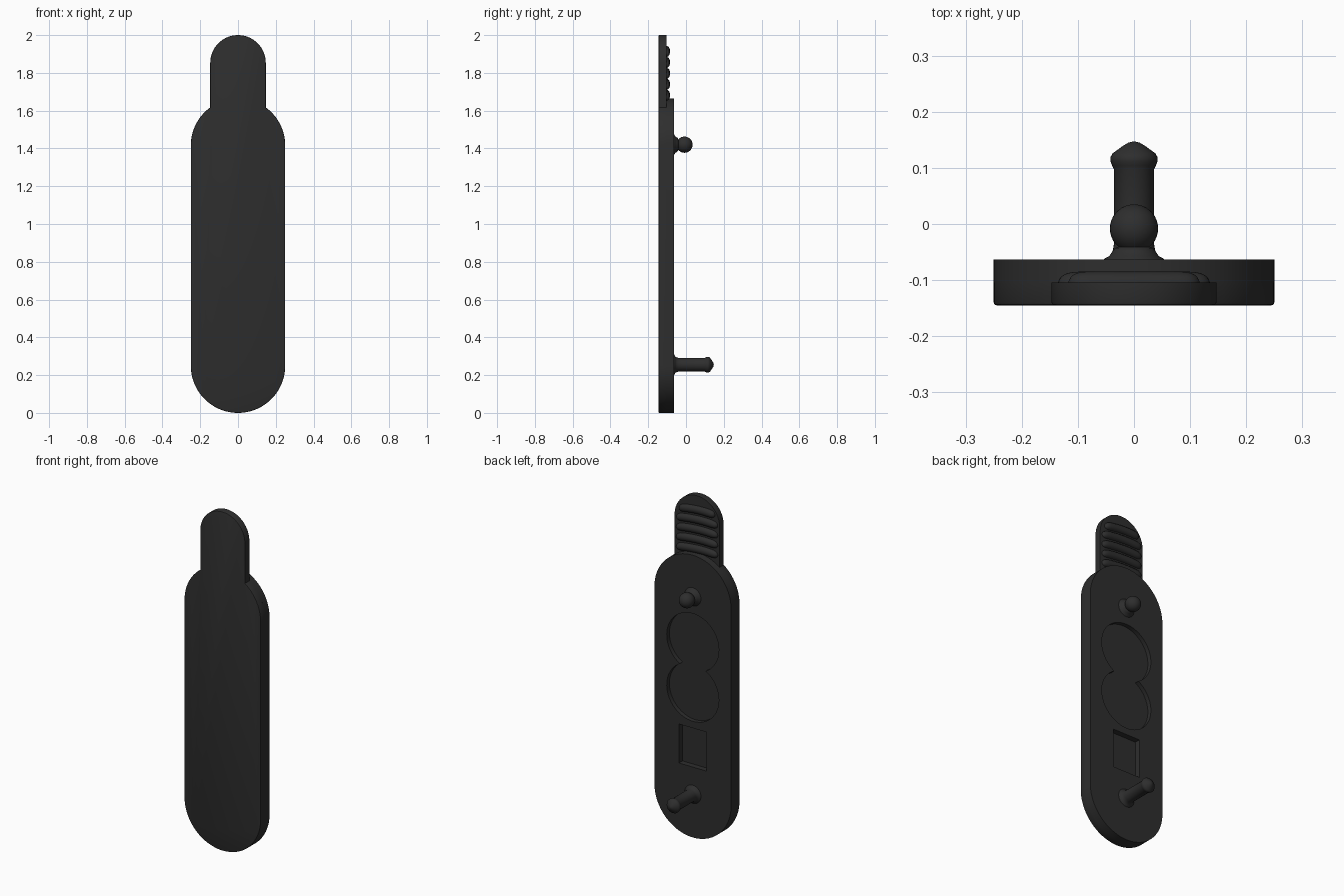
import bpy, bmesh, math
from mathutils import Vector

if "Cube" in bpy.data.objects:
    bpy.data.objects.remove(bpy.data.objects["Cube"])

mat = bpy.data.materials.new("charcoal")
mat.diffuse_color = (0.027, 0.027, 0.027, 1)
mat.use_nodes = True
mat.node_tree.nodes["Principled BSDF"].inputs["Base Color"].default_value = mat.diffuse_color

FRONT, MID, BACK = -0.145, -0.104, -0.063   # depth layers
R, LOW, HIGH = 0.25, 0.25, 1.415            # body radius and arc centres
NR, NZ = 0.147, 1.853                       # tab radius and arc centre


def arc(cz, r, a0, a1, n):
    return [(r * math.cos(a0 + (a1 - a0) * i / n), cz + r * math.sin(a0 + (a1 - a0) * i / n))
            for i in range(n + 1)]


def finish(name, bm, angle=35):
    bmesh.ops.recalc_face_normals(bm, faces=bm.faces)
    me = bpy.data.meshes.new(name)
    bm.to_mesh(me)
    bm.free()
    me.materials.append(mat)
    ob = bpy.data.objects.new(name, me)
    bpy.context.collection.objects.link(ob)
    smooth(ob, angle)
    return ob


def smooth(ob, angle=35):
    bpy.ops.object.select_all(action='DESELECT')
    ob.select_set(True)
    bpy.context.view_layer.objects.active = ob
    bpy.ops.object.shade_smooth_by_angle(angle=math.radians(angle))


def prism(name, pts, y0, y1, rim=0):
    """Extrude an (x, z) outline from y0 to y1, rounding the rim at y0."""
    bm = bmesh.new()
    face = bm.faces.new([bm.verts.new((x, y0, z)) for x, z in pts])
    ext = bmesh.ops.extrude_face_region(bm, geom=[face], use_keep_orig=True)
    verts = [g for g in ext["geom"] if isinstance(g, bmesh.types.BMVert)]
    bmesh.ops.translate(bm, verts=verts, vec=(0, y1 - y0, 0))
    if rim:
        bmesh.ops.recalc_face_normals(bm, faces=bm.faces)
        edges = [e for e in bm.edges if all(abs(v.co.y - y0) < 1e-5 for v in e.verts)]
        bmesh.ops.bevel(bm, geom=edges, offset=rim, segments=2, profile=0.5, affect='EDGES')
    return finish(name, bm)


def lathe(name, z, profile, n=32):
    """Revolve (radius, y) points about a line along y at height z."""
    bm = bmesh.new()
    rings = [[bm.verts.new((r * math.cos(2 * math.pi * i / n), y,
                            z + r * math.sin(2 * math.pi * i / n))) for i in range(n)]
             for r, y in profile]
    for a, b in zip(rings, rings[1:]):
        for i in range(n):
            bm.faces.new((a[i], a[(i + 1) % n], b[(i + 1) % n], b[i]))
    bm.faces.new(rings[0])
    bm.faces.new(rings[-1])
    return finish(name, bm, 50)


# Front layer: full silhouette of body plus tab
th = math.acos(NR / R)
outline = (arc(LOW, R, math.pi, 2 * math.pi, 48) + arc(HIGH, R, 0, th, 16)
           + arc(NZ, NR, 0, math.pi, 40) + arc(HIGH, R, math.pi - th, math.pi, 16))
prism("front_plate", outline, FRONT, MID, 0.005)

# Back layer: body only, with recesses
body = prism("back_plate", arc(LOW, R, math.pi, 2 * math.pi, 48) + arc(HIGH, R, 0, math.pi, 48),
             MID, BACK)
r, d, mz = 0.17, 0.148, 1.003
a = math.asin(d / r)
eight = arc(mz + d, r, -a, math.pi + a, 48) + arc(mz - d, r, math.pi - a, 2 * math.pi + a, 48)
eight = [p for i, p in enumerate(eight)
         if (Vector(p) - Vector(eight[i - 1])).length > 1e-4]
square = [(-0.09, 0.415), (0.09, 0.415), (0.09, 0.645), (-0.09, 0.645)]
for pts, depth in ((eight, 0.025), (square, 0.033)):
    cutter = prism("recess_cutter", pts, BACK - depth, BACK + 0.05)
    cutter.hide_render = True
    mod = body.modifiers.new("recess", 'BOOLEAN')
    mod.operation, mod.solver, mod.object = 'DIFFERENCE', 'EXACT', cutter
    bpy.context.view_layer.objects.active = body
    bpy.ops.object.modifier_apply(modifier=mod.name)
    bpy.data.objects.remove(cutter)
smooth(body)

# Pins with flared feet
flare = [(0.056, BACK - 0.004), (0.053, BACK + 0.001), (0.044, BACK + 0.006),
         (0.038, BACK + 0.015), (0.036, BACK + 0.026)]
ball = [(0.043 * math.cos(t), -0.008 + 0.043 * math.sin(t))
        for t in [math.radians(-50 + 139 * i / 14) for i in range(15)]]
lathe("ball_pin", 1.42, flare[:4] + [(0.034, BACK + 0.02)] + ball)
lathe("long_pin", 0.255, flare + [(0.036, 0.098), (0.039, 0.104), (0.042, 0.112),
                                  (0.042, 0.119), (0.038, 0.126), (0.02, 0.139),
                                  (0.01, 0.145), (0.002, 0.147)])

# Curved thread ridges across the tab
for k in range(5):
    zc = 1.912 - 0.058 * k
    half = min(0.136, math.sqrt(NR ** 2 - max(0, zc + 0.012 - NZ) ** 2) - 0.012)
    bm = bmesh.new()
    n, m, rings = 24, 12, []
    for i in range(n + 1):
        t = -math.cos(math.pi * i / n)
        rad = 0.0215 * max(0.02, (1 - abs(t) ** 10)) ** 0.5
        z0 = zc + 0.010 * (1 - t * t) - 0.008 * t - 0.004
        rings.append([bm.verts.new((half * t, MID - 0.002 + rad * math.sin(2 * math.pi * j / m),
                                    z0 + 1.1 * rad * math.cos(2 * math.pi * j / m)))
                      for j in range(m)])
    for p, q in zip(rings, rings[1:]):
        for j in range(m):
            bm.faces.new((p[j], p[(j + 1) % m], q[(j + 1) % m], q[j]))
    bm.faces.new(rings[0])
    bm.faces.new(rings[-1])
    finish(f"thread_ridge_{k + 1}", bm, 60)
